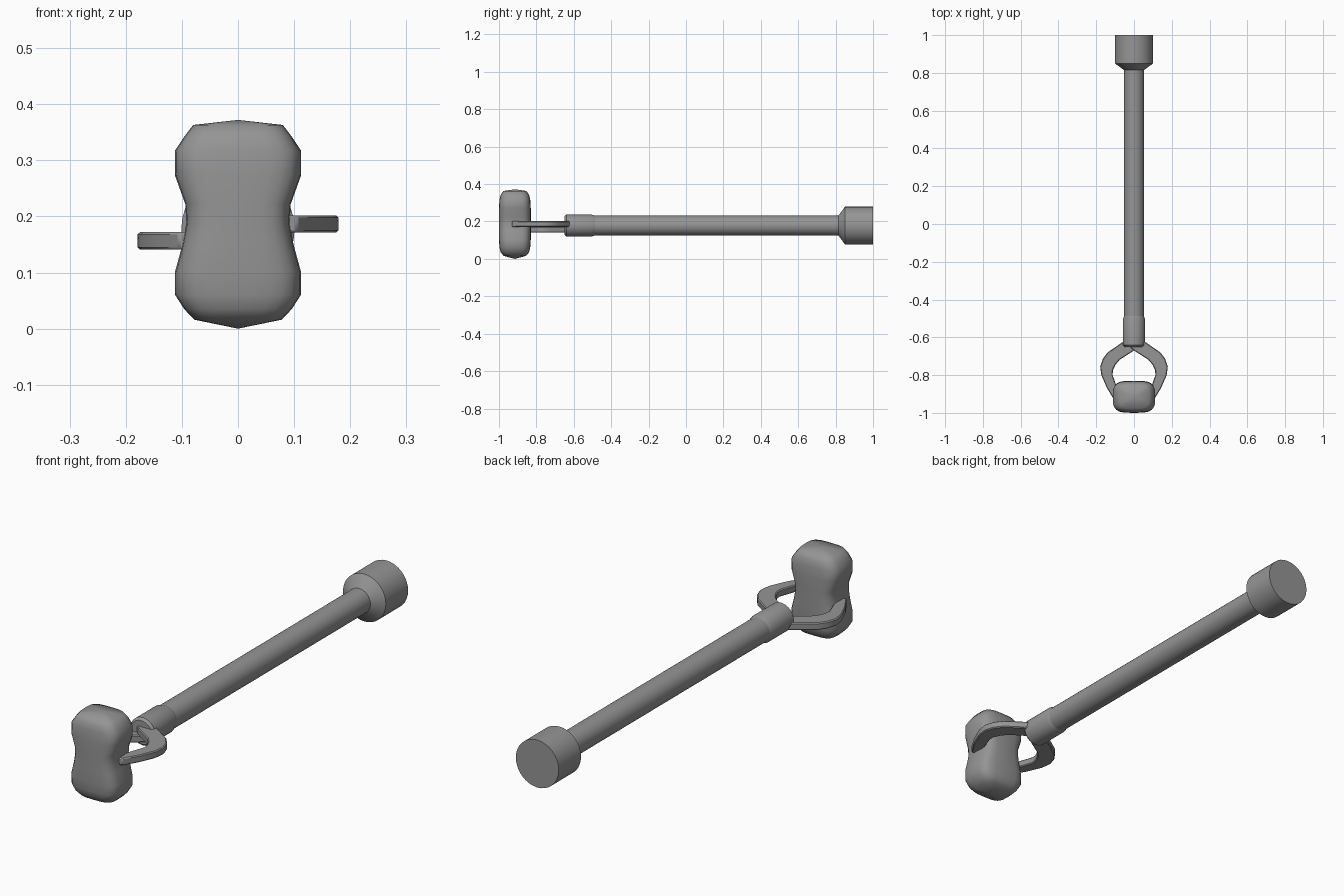
import bpy, bmesh, math

cube = bpy.data.objects.get("Cube")
if cube:
    bpy.data.objects.remove(cube, do_unlink=True)

# One plain grey for everything
grey = bpy.data.materials.new("mid_grey")
grey.use_nodes = True
colour = (0.3, 0.3, 0.3, 1)
grey.diffuse_color = colour
grey.node_tree.nodes["Principled BSDF"].inputs["Base Color"].default_value = colour

AXIS_Z = 0.178


def finish(name, bm, angle=35):
    """Turn a bmesh into a named, shaded object."""
    bmesh.ops.recalc_face_normals(bm, faces=bm.faces[:])
    mesh = bpy.data.meshes.new(name)
    bm.to_mesh(mesh)
    bm.free()
    mesh.materials.append(grey)
    ob = bpy.data.objects.new(name, mesh)
    bpy.context.collection.objects.link(ob)
    bpy.ops.object.select_all(action='DESELECT')
    ob.select_set(True)
    bpy.context.view_layer.objects.active = ob
    bpy.ops.object.shade_smooth_by_angle(angle=math.radians(angle))
    return ob


def loft(bm, rings):
    """Skin a list of closed rings of points; returns the vertex rings."""
    loops = [[bm.verts.new(p) for p in ring] for ring in rings]
    n = len(loops[0])
    for a, b in zip(loops, loops[1:]):
        for i in range(n):
            j = (i + 1) % n
            bm.faces.new((a[i], a[j], b[j], b[i]))
    return loops


def lathe(name, profile, sides=32):
    """Solid of revolution about the long y axis, from (y, radius) pairs."""
    bm = bmesh.new()
    turn = [2 * math.pi * i / sides for i in range(sides)]
    loops = loft(bm, [[(r * math.cos(t), y, AXIS_Z + r * math.sin(t)) for t in turn]
                      for y, r in profile])
    bm.faces.new(loops[0])
    bm.faces.new(loops[-1])
    return finish(name, bm)


# Long shaft, end knob with a conical shoulder, and front collar
lathe("shaft", [(-0.60, 0.053), (0.84, 0.053)])
lathe("end_knob", [(0.815, 0.053), (0.85, 0.101), (1.0, 0.101)])
lathe("collar", [(-0.65, 0.050), (-0.64, 0.059), (-0.505, 0.059), (-0.485, 0.052)])

# Soft waisted block: rounded-rectangle sections stacked in z
HEAD_Y, SIDES = -0.915, 24
sections = [  # z, half width, half depth
    (0.016, 0.078, 0.060), (0.035, 0.096, 0.076), (0.060, 0.112, 0.082),
    (0.102, 0.112, 0.085), (0.150, 0.099, 0.085), (0.188, 0.092, 0.085),
    (0.222, 0.094, 0.085), (0.272, 0.112, 0.085), (0.318, 0.112, 0.082),
    (0.342, 0.096, 0.076), (0.363, 0.080, 0.062)]


def soft(v):
    return math.copysign(abs(v) ** 0.55, v)


bm = bmesh.new()
rings = []
for z, hx, hy in sections:
    rings.append([(hx * soft(math.cos(t)), HEAD_Y + hy * soft(math.sin(t)), z)
                  for t in (2 * math.pi * i / SIDES for i in range(SIDES))])
loops = loft(bm, rings)
for loop, z in ((loops[0], 0.0), (loops[-1], 0.372)):
    pole = bm.verts.new((0, HEAD_Y, z))
    for i in range(SIDES):
        bm.faces.new((loop[i], loop[(i + 1) % SIDES], pole))
finish("head_block", bm, 80)

# Curved claw arms: outer and inner edges paired along the arm
OUTER = [(0.01, -0.59), (0.06, -0.625), (0.14, -0.68), (0.166, -0.715), (0.179, -0.755),
         (0.173, -0.80), (0.145, -0.865), (0.106, -0.930)]
INNER = [(-0.035, -0.635), (0.0, -0.67), (0.075, -0.718), (0.098, -0.745), (0.112, -0.775),
         (0.113, -0.80), (0.090, -0.865), (0.082, -0.932)]


def claw(name, side, z0, z1):
    bm = bmesh.new()
    rings = [[(side * a[0], a[1], z0), (side * b[0], b[1], z0),
              (side * b[0], b[1], z1), (side * a[0], a[1], z1)]
             for a, b in zip(OUTER, INNER)]
    loops = loft(bm, rings)
    bm.faces.new(loops[0])
    bm.faces.new(loops[-1])
    ob = finish(name, bm)
    bevel = ob.modifiers.new("soft_edges", 'BEVEL')
    bevel.width = 0.004
    bevel.segments = 1
    bevel.limit_method = 'ANGLE'
    bevel.angle_limit = math.radians(50)


claw("left_claw_arm", 1, 0.171, 0.202)
claw("right_claw_arm", -1, 0.141, 0.172)
